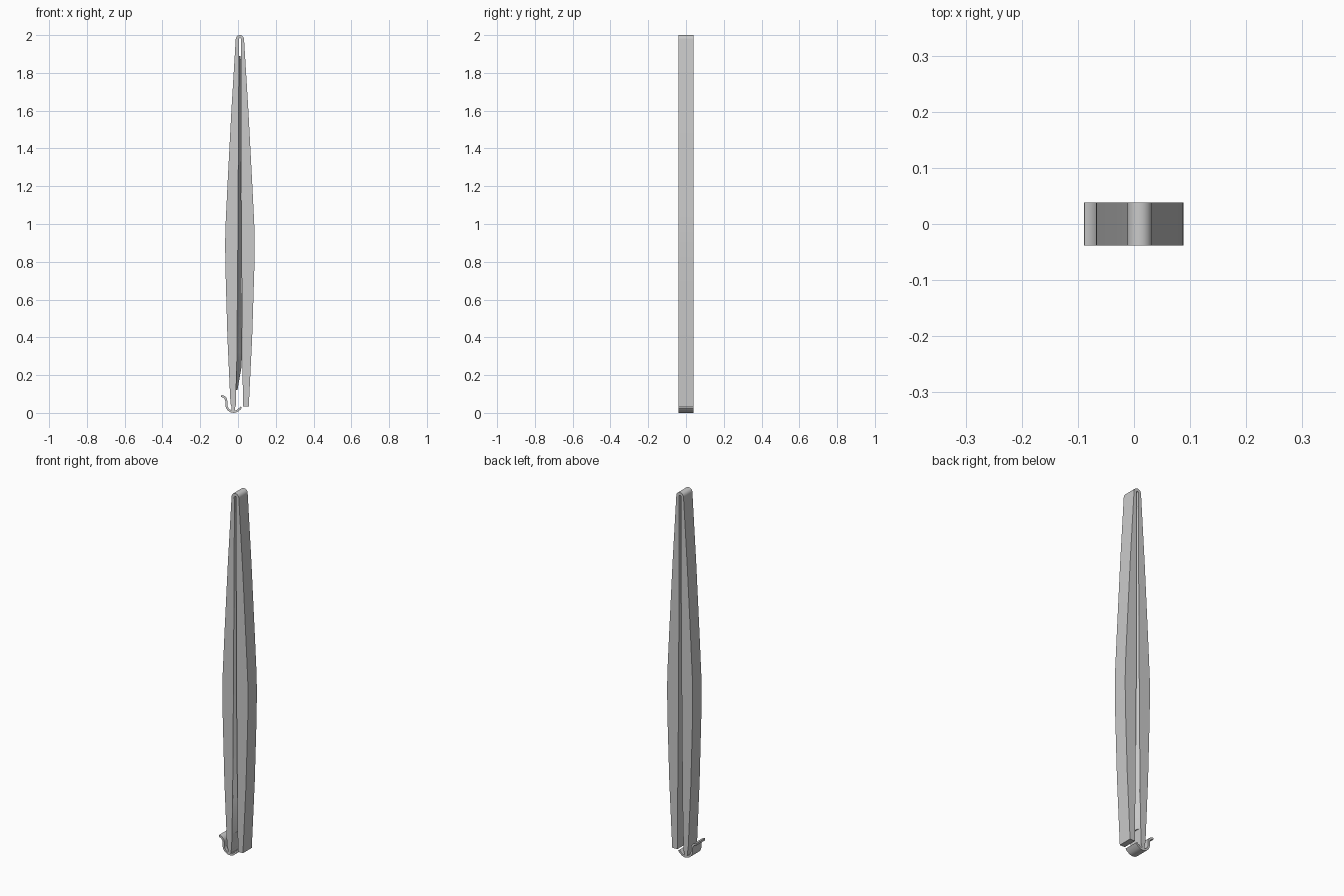
import bpy, bmesh
from math import sin, cos, radians
from mathutils import Vector

cube = bpy.data.objects.get("Cube")
if cube:
    bpy.data.objects.remove(cube)

grey = bpy.data.materials.new("light grey plastic")
grey.use_nodes = True
grey.diffuse_color = (0.59, 0.59, 0.59, 1)
grey.node_tree.nodes["Principled BSDF"].inputs["Base Color"].default_value = grey.diffuse_color


def finish(name, bm):
    """Turn a bmesh into a grey object with sharp corners and smooth curves."""
    bmesh.ops.recalc_face_normals(bm, faces=bm.faces)
    mesh = bpy.data.meshes.new(name)
    bm.to_mesh(mesh)
    bm.free()
    mesh.materials.append(grey)
    obj = bpy.data.objects.new(name, mesh)
    bpy.context.collection.objects.link(obj)
    bpy.ops.object.select_all(action='DESELECT')
    bpy.context.view_layer.objects.active = obj
    obj.select_set(True)
    bpy.ops.object.shade_smooth_by_angle(angle=radians(25))


def extrude(name, outline, depth):
    """Extrude an x-z outline symmetrically along y."""
    bm = bmesh.new()
    face = bm.faces.new([bm.verts.new((x, -depth / 2, z)) for x, z in outline])
    out = bmesh.ops.extrude_face_region(bm, geom=[face])
    moved = [v for v in out["geom"] if isinstance(v, bmesh.types.BMVert)]
    bmesh.ops.translate(bm, verts=moved, vec=(0, depth, 0))
    finish(name, bm)


def ridge(name, stations, half_width):
    """Loft a triangular rib from (base x, crest x, z) stations."""
    bm = bmesh.new()
    rings = [[bm.verts.new(p) for p in ((base, -half_width, z), (crest, 0, z),
                                        (base, half_width, z))]
             for base, crest, z in stations]
    for a, b in zip(rings, rings[1:]):
        for i in range(3):
            j = (i + 1) % 3
            bm.faces.new((a[i], a[j], b[j], b[i]))
    bm.faces.new(rings[0])
    bm.faces.new(rings[-1])
    finish(name, bm)


def arc(cx, cz, r, start, end, steps=14):
    angles = [radians(start + (end - start) * i / steps) for i in range(steps + 1)]
    return [(cx + r * cos(a), cz + r * sin(a)) for a in angles]


def ribbon(path, width):
    """Thicken an open path into a closed outline."""
    pts = [Vector(p) for p in path]
    left, right = [], []
    for i, p in enumerate(pts):
        t = (pts[min(i + 1, len(pts) - 1)] - pts[max(i - 1, 0)]).normalized()
        n = Vector((-t.y, t.x)) * width / 2
        left.append(tuple(p + n))
        right.append(tuple(p - n))
    return left + right[::-1]


DEPTH = 0.077

# Two long arms joined by the rounded hinge at the top
left_outer = [(-0.040, 0.05), (-0.056, 0.4), (-0.066, 0.75), (-0.068, 0.88),
              (-0.067, 0.97), (-0.056, 1.2), (-0.035, 1.6)]
right_outer = [(0.055, 1.6), (0.076, 1.2), (0.086, 1.0), (0.088, 0.9),
               (0.086, 0.75), (0.075, 0.4), (0.057, 0.033)]
right_inner = [(0.026, 0.033), (0.024, 0.3), (0.018, 0.9), (0.015, 1.9)]
left_inner = [(0.005, 1.9), (-0.001, 0.9), (-0.006, 0.3), (-0.012, 0.035)]
extrude("clip_arms", left_outer + arc(0.010, 1.978, 0.022, 180, 0)
        + right_outer + right_inner + arc(0.010, 1.978, 0.006, 0, 180)
        + left_inner + [(-0.018, 0.026), (-0.032, 0.026)], DEPTH)

# Wedge-shaped sealing rib running down the inside of the left arm
ridge("sealing_rib", [(0.004, 0.0145, 1.89), (-0.002, 0.018, 0.9), (-0.007, 0.022, 0.32),
                      (-0.008, 0.018, 0.24), (-0.012, -0.003, 0.12)], DEPTH * 0.48)

# Curled latch with its thumb tab under the left arm
latch_path = (arc(-0.089, 0.062, 0.027, 90, 0, 8)
              + arc(-0.023, 0.045, 0.039, 180, 300, 14) + [(0.009, 0.021), (0.017, 0.030)])
extrude("latch_hook", ribbon(latch_path, 0.011), DEPTH)

# Web joining the latch to the arm tip
extrude("latch_web", [(-0.036, 0.045), (-0.034, 0.007), (-0.018, 0.006), (-0.014, 0.045)],
        DEPTH)
